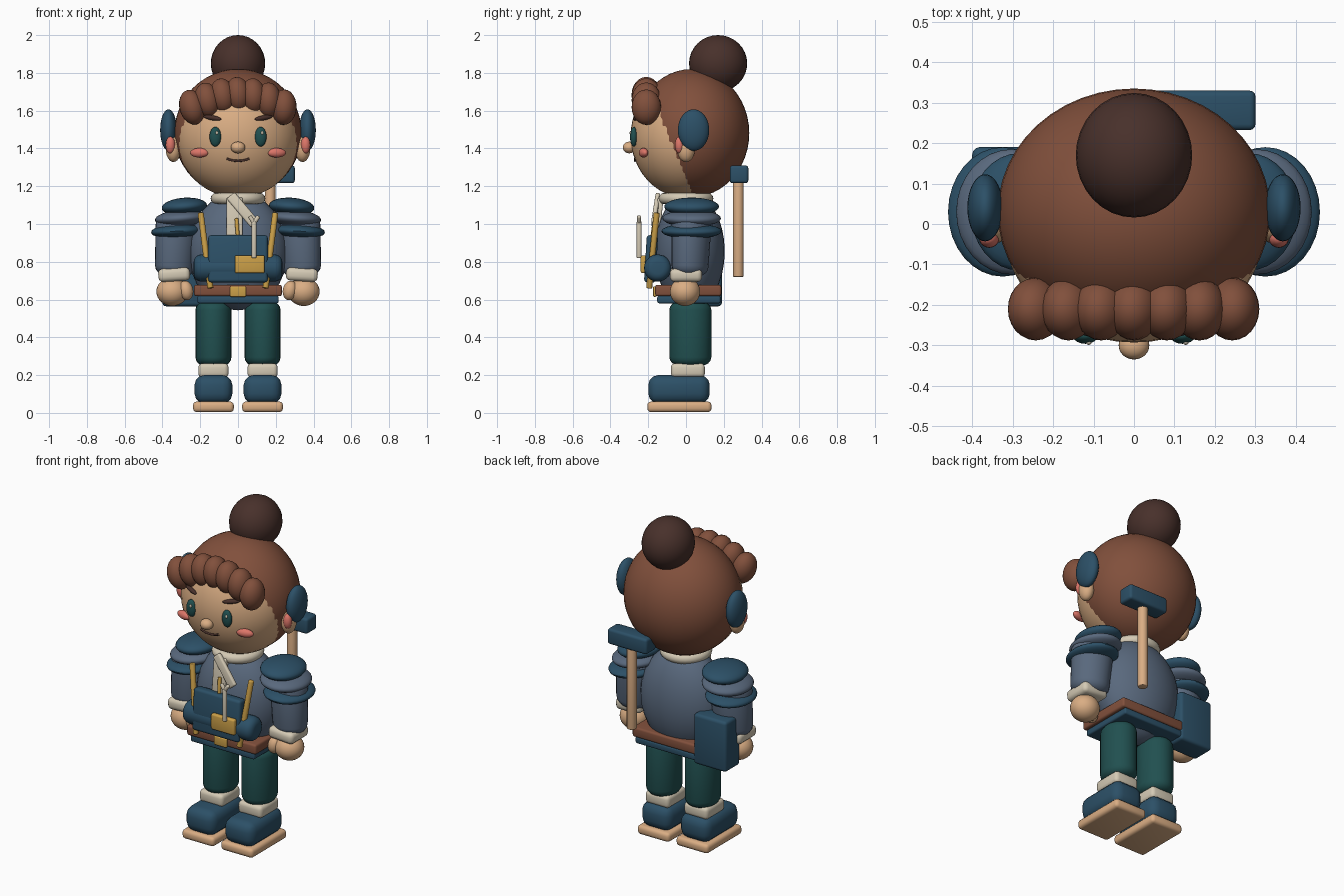
import bpy, bmesh, math
from mathutils import Vector, Euler, Matrix

cube = bpy.data.objects.get("Cube")
if cube:
    bpy.data.objects.remove(cube, do_unlink=True)


def material(name, *rgb):
    m = bpy.data.materials.new(name)
    m.use_nodes = True
    m.diffuse_color = (*rgb, 1)
    m.node_tree.nodes["Principled BSDF"].inputs["Base Color"].default_value = (*rgb, 1)
    return m


SKIN = material("skin_tan", .70, .42, .23)
HAIR = material("chestnut_brown", .22, .08, .045)
DARK = material("dark_brown", .065, .03, .024)
BLUE = material("deep_blue", .025, .08, .135)
TEAL = material("dark_teal", .015, .08, .08)
GREY = material("slate_grey", .10, .14, .205)
CREAM = material("cream", .66, .59, .46)
GOLD = material("gold", .60, .35, .065)
PINK = material("blush_pink", .72, .18, .14)


def finish(name, bm, mat, loc, rot):
    mesh = bpy.data.meshes.new(name)
    bm.to_mesh(mesh)
    bm.free()
    mesh.materials.append(mat)
    ob = bpy.data.objects.new(name, mesh)
    bpy.context.collection.objects.link(ob)
    ob.location = loc
    ob.rotation_euler = rot
    bpy.ops.object.select_all(action='DESELECT')
    ob.select_set(True)
    bpy.context.view_layer.objects.active = ob
    bpy.ops.object.shade_smooth_by_angle(angle=math.radians(42))
    return ob


def ball(name, mat, loc, rad, rot=(0, 0, 0), seg=32):
    bm = bmesh.new()
    bmesh.ops.create_uvsphere(bm, u_segments=seg, v_segments=seg // 2, radius=1)
    bmesh.ops.scale(bm, vec=rad, verts=bm.verts)
    return finish(name, bm, mat, loc, rot)


def box(name, mat, loc, size, bevel=.012, rot=(0, 0, 0)):
    bm = bmesh.new()
    bmesh.ops.create_cube(bm, size=1)
    bmesh.ops.scale(bm, vec=size, verts=bm.verts)
    bmesh.ops.bevel(bm, geom=bm.edges[:], offset=bevel, segments=3,
                    profile=.5, affect='EDGES')
    return finish(name, bm, mat, loc, rot)


def rod(name, mat, p, q, r1, r2=None, bevel=.005, flat=1):
    """Round rod from p to q with softened ends; flat stretches it in depth."""
    p, q = Vector(p), Vector(q)
    bm = bmesh.new()
    bmesh.ops.create_cone(bm, cap_ends=True, segments=24, radius1=r1,
                          radius2=r2 or r1, depth=(q - p).length)
    rims = [e for e in bm.edges if any(len(f.verts) > 4 for f in e.link_faces)]
    bmesh.ops.bevel(bm, geom=rims, offset=bevel, segments=4, profile=.5, affect='EDGES')
    bmesh.ops.scale(bm, vec=(1, flat, 1), verts=bm.verts)
    rot = (q - p).to_track_quat('Z', 'Y').to_euler() if abs((q - p).normalized().z) < .9999 else (0, 0, 0)
    return finish(name, bm, mat, (p + q) / 2, rot)


# Head and hair
HEAD, HR = Vector((0, 0, 1.466)), Vector((.325, .293, .327))


def face_y(x, z):
    return -HR.y * math.sqrt(max(0, 1 - (x / HR.x) ** 2 - ((z - HEAD.z) / HR.z) ** 2))


ball("head", SKIN, HEAD, HR, seg=48)
ball("hair_cap", HAIR, HEAD + Vector((0, .03, .015)), HR + Vector((.012, .012, .012)), seg=48)
ball("hair_bun", DARK, (0, .17, 1.85), (.144, .154, .15))
for i in range(-3, 4):
    x = i * .081
    ball(f"fringe_curl_{i + 4}", HAIR, (x, -.21, 1.685 - .065 * (x / .24) ** 2),
         (.067, .078, .094), (0, .15 * i / 3 - .12, 0), seg=24)

# Face
ball("nose", SKIN, (0, -.3, 1.405), (.038, .035, .031), seg=24)
curve = bpy.data.curves.new("mouth", 'CURVE')
curve.dimensions = '3D'
curve.bevel_depth = .006
line = curve.splines.new('POLY')
line.points.add(8)
for i, pt in enumerate(line.points):
    x = (i - 4) * .015
    z = 1.334 + .012 * (x / .06) ** 2
    pt.co = (x, face_y(x, z) - .002, z, 1)
curve.materials.append(DARK)
bpy.context.collection.objects.link(bpy.data.objects.new("mouth", curve))

for s, side in ((1, "left"), (-1, "right")):
    # Facial features and ears
    ball(f"{side}_eye", TEAL, (s * .12, face_y(.12, 1.46) - .004, 1.462), (.031, .02, .052), seg=24)
    ball(f"{side}_eye_glint", CREAM, (s * .12 + .008, -.293, 1.482), (.007, .006, .01), seg=12)
    ball(f"{side}_eyebrow", DARK, (s * .135, face_y(.135, 1.562) - .004, 1.562),
         (.052, .014, .013), (0, -s * .15, s * .4), seg=20)
    ball(f"{side}_cheek", PINK, (s * .205, -.225, 1.377), (.05, .022, .025), (0, 0, s * .25), seg=24)
    ball(f"{side}_ear", SKIN, (s * .342, 0, 1.395), (.04, .047, .067), seg=24)
    ball(f"{side}_inner_ear", PINK, (s * .358, -.035, 1.418), (.025, .024, .045), seg=20)
    ball(f"{side}_ear_guard", BLUE, (s * .368, .04, 1.497), (.044, .083, .11))

    # Arm with layered shoulder guard
    rod(f"{side}_sleeve", GREY, (s * .338, .02, .725), (s * .32, .03, 1.04), .092, .104, .05, 1.15)
    ball(f"{side}_shoulder_plate_top", BLUE, (s * .284, .03, 1.092), (.12, .145, .047), (0, s * .07, 0))
    ball(f"{side}_shoulder_plate_middle", GREY, (s * .302, .03, 1.03), (.138, .155, .045), (0, s * .07, 0))
    ball(f"{side}_shoulder_plate_bottom", BLUE, (s * .325, .03, .962), (.135, .16, .04), (0, s * .05, 0))
    box(f"{side}_cuff", CREAM, (s * .338, 0, .732), (.168, .17, .07), .025, (0, s * .06, 0))
    ball(f"{side}_hand", SKIN, (s * .348, -.005, .642), (.084, .08, .076))
    ball(f"{side}_thumb", SKIN, (s * .275, -.04, .648), (.038, .04, .052), (0, s * .2, 0), seg=24)

    # Leg and boot
    rod(f"{side}_trouser_leg", TEAL, (s * .13, .023, .25), (s * .13, .023, .59), .095, None, .045, 1.17)
    box(f"{side}_ankle_band", CREAM, (s * .13, .01, .225), (.16, .18, .075), .022)
    box(f"{side}_boot", BLUE, (s * .13, -.037, .125), (.2, .325, .15), .052)
    box(f"{side}_sole", SKIN, (s * .13, -.035, .032), (.216, .34, .056), .02)

    # Harness strap
    rod(f"{side}_harness_strap", GOLD, (s * .146, -.195, .66), (s * .198, -.155, 1.06), .016)

# Torso, belt and neckwear
ball("torso", GREY, (0, .02, .855), (.262, .185, .312))
box("belt", HAIR, (0, .012, .648), (.465, .35, .06), .012)
box("belt_lining", BLUE, (0, .015, .6), (.43, .335, .04), .01)
box("belt_buckle", GOLD, (0, -.165, .642), (.085, .018, .055), .006)
rod("neck", SKIN, (0, .02, 1.08), (0, .02, 1.2), .1)
bpy.ops.mesh.primitive_torus_add(location=(0, 0, 1.135), major_radius=.115, minor_radius=.03,
                                 major_segments=32, minor_segments=12)
collar = bpy.context.object
collar.name = "collar"
collar.data.materials.append(CREAM)
bpy.ops.object.shade_smooth_by_angle(angle=math.radians(42))
box("shirt_front", CREAM, (-.018, -.145, 1.03), (.085, .03, .22), .008, (-.1, 0, 0))
box("neck_scarf", CREAM, (.025, -.16, 1.075), (.055, .025, .2), .01, (-.12, -.7, 0))

# Chest pack with bedroll and tools
rod("bedroll", BLUE, (-.235, -.15, .767), (.235, -.15, .767), .072, None, .04)
box("chest_pack", BLUE, (0, -.185, .815), (.315, .06, .25), .016, (-.06, 0, 0))
rod("chest_pin", GOLD, (0, -.18, .92), (-.008, -.165, 1.03), .01)
box("tool_plate", GOLD, (.062, -.225, .787), (.158, .03, .095), .01)
rod("wrench_handle", CREAM, (.085, -.248, .82), (.085, -.248, 1.015), .013)
for s in (-1, 1):
    rod(f"wrench_jaw_{s + 2}", CREAM, (.085, -.248, 1.005), (.085 + s * .024, -.248, 1.042), .011)

# Hip pouch
box("hip_pouch", BLUE, (-.29, .12, .717), (.22, .14, .305), .018)
box("pouch_clasp", GOLD, (-.275, .04, .77), (.07, .03, .05), .01)

# Mallet carried on the back
rod("mallet_handle", SKIN, (.17, .277, .72), (.17, .277, 1.25), .028)
box("mallet_head", BLUE, (.168, .281, 1.263), (.265, .098, .094), .015)
